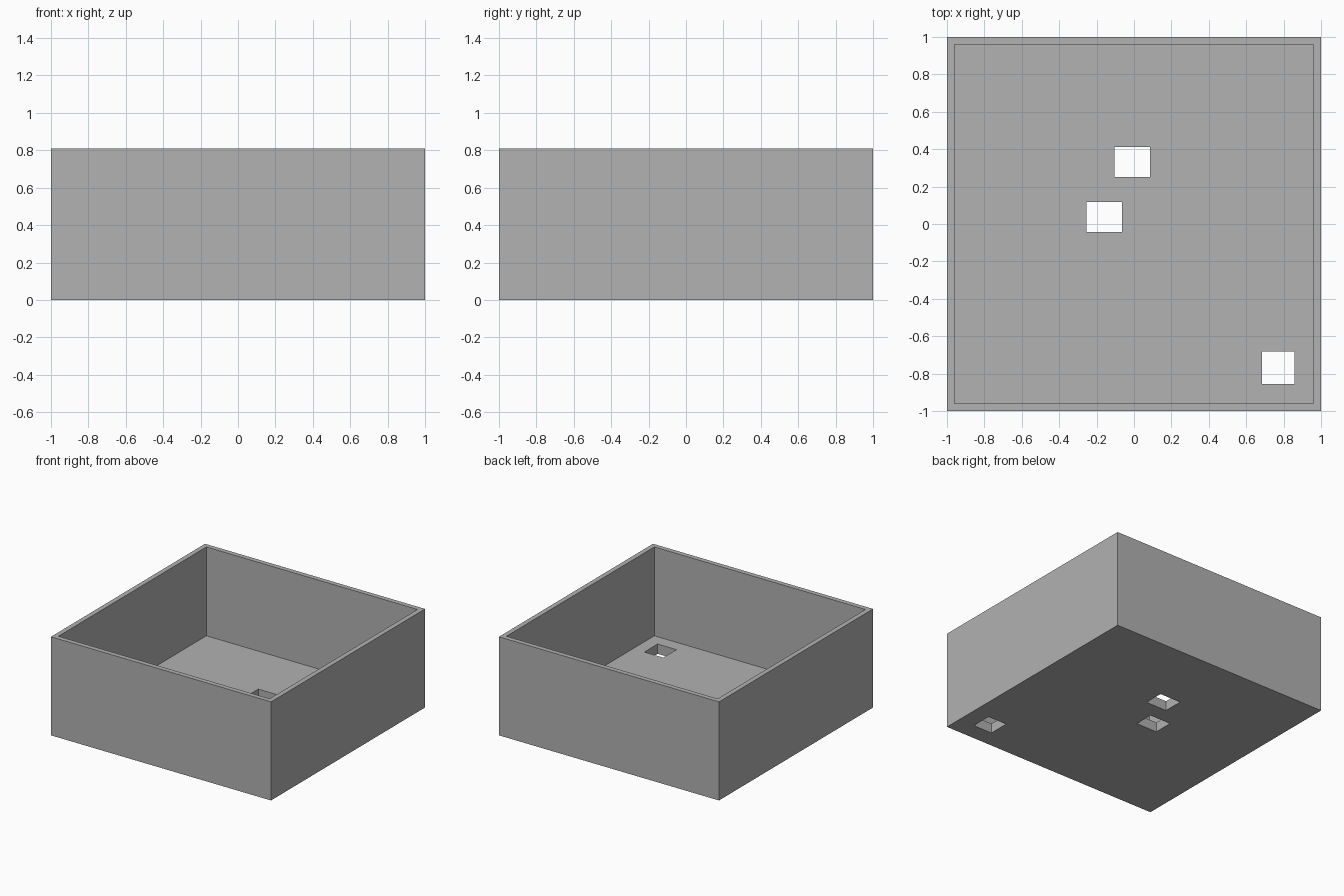
import bpy

if "Cube" in bpy.data.objects:
    bpy.data.objects.remove(bpy.data.objects["Cube"])

HEIGHT = 0.81
WALL = 0.04
FLOOR = 0.08


def box(name, x0, x1, y0, y1, z0, z1):
    """Axis-aligned box given by its limits."""
    bpy.ops.mesh.primitive_cube_add(
        size=1, location=((x0 + x1) / 2, (y0 + y1) / 2, (z0 + z1) / 2))
    ob = bpy.context.object
    ob.name = name
    ob.scale = (x1 - x0, y1 - y0, z1 - z0)
    bpy.ops.object.transform_apply(location=True, rotation=False, scale=True)
    return ob


def cut(target, cutter):
    """Subtract the cutter from the target, then discard it."""
    cutter.hide_render = True
    mod = target.modifiers.new("cut", 'BOOLEAN')
    mod.operation = 'DIFFERENCE'
    mod.solver = 'EXACT'
    mod.object = cutter
    bpy.context.view_layer.objects.active = target
    bpy.ops.object.modifier_apply(modifier=mod.name)
    bpy.data.objects.remove(cutter, do_unlink=True)


# Outer block
tray = box("open_box", -1, 1, -1, 1, 0, HEIGHT)

# Hollow interior
inner = 1 - WALL
cut(tray, box("cavity_cutter", -inner, inner, -inner, inner, FLOOR, HEIGHT + 0.2))

# Rectangular holes through the floor
for x0, x1, y0, y1 in [(-0.105, 0.085, 0.25, 0.413),
                       (-0.255, -0.065, -0.043, 0.117),
                       (0.685, 0.857, -0.855, -0.683)]:
    cut(tray, box("hole_cutter", x0, x1, y0, y1, -0.1, FLOOR + 0.1))

# Single grey colour
grey = bpy.data.materials.new("grey")
grey.diffuse_color = (0.445, 0.445, 0.445, 1)
grey.use_nodes = True
grey.node_tree.nodes["Principled BSDF"].inputs["Base Color"].default_value = grey.diffuse_color
tray.data.materials.clear()
tray.data.materials.append(grey)
